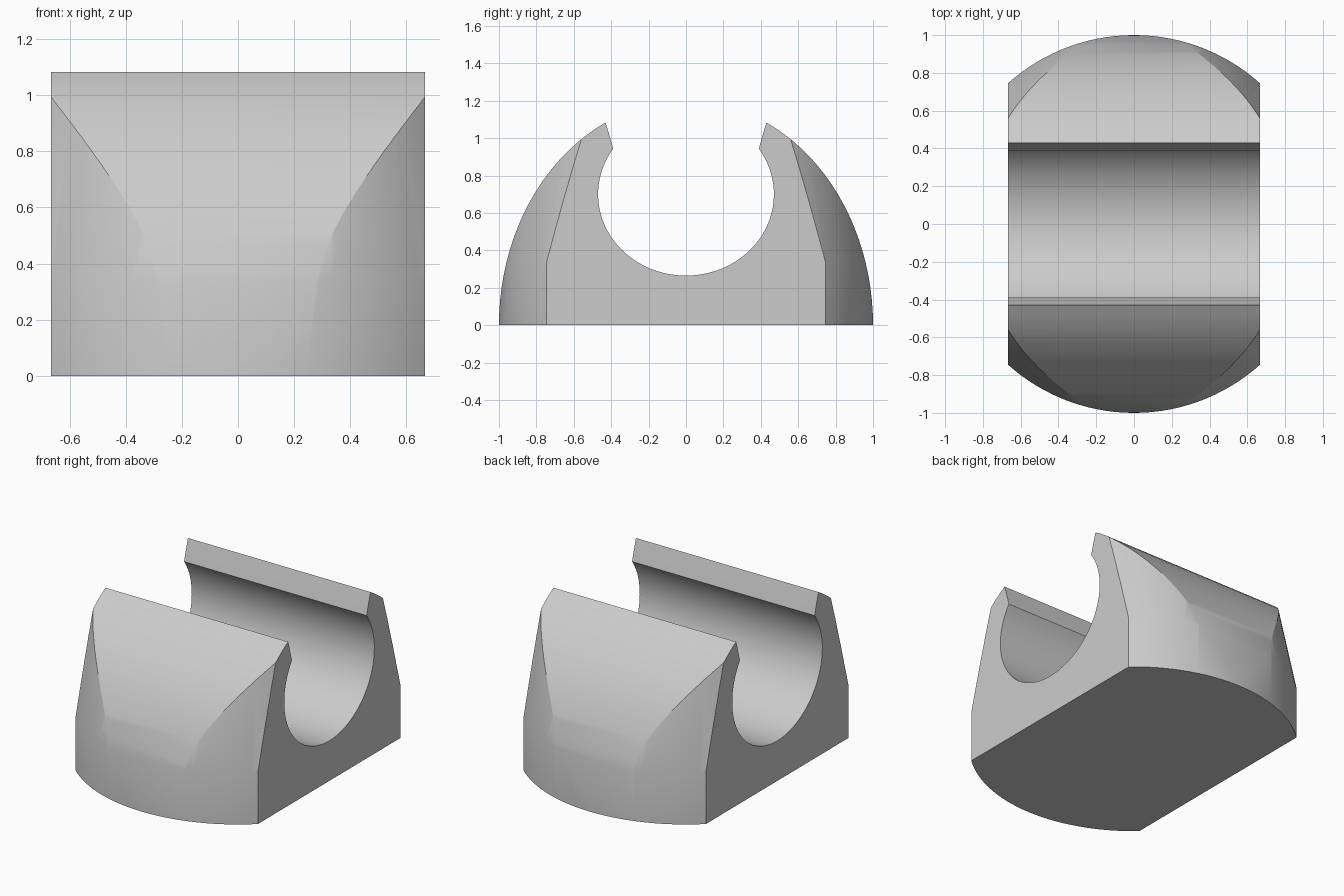
import bpy
import bmesh
from math import cos, sin, pi, radians, acos

cube = bpy.data.objects.get("Cube")
if cube:
    bpy.data.objects.remove(cube, do_unlink=True)

HALF_WIDTH = 0.667
DOME_HEIGHT = 1.2
LIP_Y = 0.43


def ellipse(ry, rz, cz, start, end, steps):
    """Points (y, z) along an elliptical arc."""
    return [(ry * cos(start + (end - start) * i / steps),
             cz + rz * sin(start + (end - start) * i / steps))
            for i in range(steps + 1)]


def make_object(name, bm):
    bmesh.ops.recalc_face_normals(bm, faces=bm.faces)
    mesh = bpy.data.meshes.new(name)
    bm.to_mesh(mesh)
    bm.free()
    obj = bpy.data.objects.new(name, mesh)
    bpy.context.collection.objects.link(obj)
    return obj


# Side profile: domed outside, flared lips and an oval channel
top = acos(LIP_Y)
lip = radians(34)
right_dome = ellipse(1, DOME_HEIGHT, 0, 0, top, 20)
left_dome = [(-y, z) for y, z in reversed(right_dome)]
channel = ellipse(0.47, 0.435, 0.70, lip, -pi - lip, 64)
flare = (0.405, 1.0)
profile = right_dome + [flare] + channel + [(-flare[0], flare[1])] + left_dome

bm = bmesh.new()
face = bm.faces.new([bm.verts.new((-HALF_WIDTH, y, z)) for y, z in profile])
sweep = bmesh.ops.extrude_face_region(bm, geom=[face])
moved = [v for v in sweep["geom"] if isinstance(v, bmesh.types.BMVert)]
bmesh.ops.translate(bm, verts=moved, vec=(2 * HALF_WIDTH, 0, 0))
cradle = make_object("cradle", bm)

# Round envelope: upright wall below, gently tapered above
SIDES = 128
bm = bmesh.new()
rings = []
for radius, z in ((1.0, -0.1), (1.0, 0.34), (0.83, 1.2)):
    rings.append([bm.verts.new((radius * cos(2 * pi * i / SIDES),
                                radius * sin(2 * pi * i / SIDES), z))
                  for i in range(SIDES)])
for low, high in zip(rings, rings[1:]):
    for i in range(SIDES):
        j = (i + 1) % SIDES
        bm.faces.new((low[i], low[j], high[j], high[i]))
bm.faces.new(rings[0])
bm.faces.new(rings[-1])
envelope = make_object("round_envelope", bm)
envelope.hide_render = True

# Trim the cradle to the envelope
bpy.ops.object.select_all(action="DESELECT")
cradle.select_set(True)
bpy.context.view_layer.objects.active = cradle
trim = cradle.modifiers.new("round_trim", "BOOLEAN")
trim.operation = "INTERSECT"
trim.solver = "EXACT"
trim.object = envelope
bpy.ops.object.modifier_apply(modifier=trim.name)
bpy.data.objects.remove(envelope, do_unlink=True)

# Plain grey finish
grey = bpy.data.materials.new("light_grey")
grey.use_nodes = True
colour = (0.6, 0.6, 0.6, 1)
grey.diffuse_color = colour
grey.node_tree.nodes["Principled BSDF"].inputs["Base Color"].default_value = colour
cradle.data.materials.clear()
cradle.data.materials.append(grey)
bpy.ops.object.shade_smooth_by_angle(angle=radians(20))
